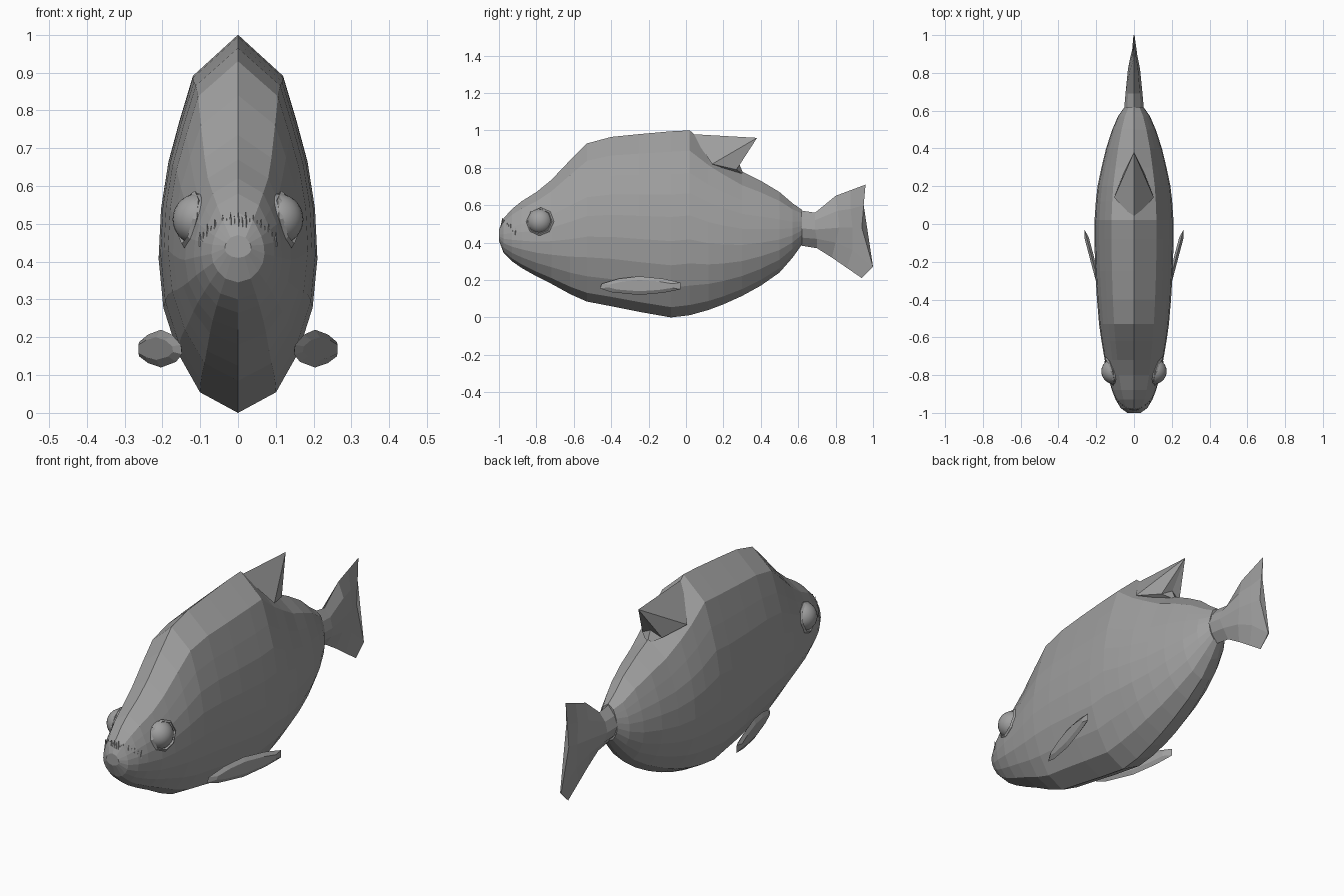
import bpy, bmesh, math
from mathutils import Vector

if "Cube" in bpy.data.objects:
    bpy.data.objects.remove(bpy.data.objects["Cube"])

grey = bpy.data.materials.new("plain_grey")
grey.diffuse_color = (0.35, 0.35, 0.35, 1)
grey.use_nodes = True
grey.node_tree.nodes["Principled BSDF"].inputs["Base Color"].default_value = grey.diffuse_color


def finish(name, bm, smooth=False):
    bmesh.ops.recalc_face_normals(bm, faces=bm.faces)
    mesh = bpy.data.meshes.new(name)
    bm.to_mesh(mesh)
    bm.free()
    mesh.materials.append(grey)
    for p in mesh.polygons:
        p.use_smooth = smooth
    obj = bpy.data.objects.new(name, mesh)
    bpy.context.collection.objects.link(obj)
    return obj


def loft(name, half_rings):
    """Skin half outlines (top centre to bottom centre), mirrored in x."""
    bm = bmesh.new()
    rings = []
    for half in half_rings:
        pts = half + [(-x, y, z) for x, y, z in half[-2:0:-1]]
        rings.append([bm.verts.new(p) for p in pts])
    n = len(rings[0])
    for a, b in zip(rings, rings[1:]):
        for i in range(n):
            j = (i + 1) % n
            bm.faces.new((a[i], a[j], b[j], b[i]))
    bm.faces.new(rings[0])
    bm.faces.new(rings[-1])
    return finish(name, bm)


# Body: stations of y, bottom z, top z, half width
stations = [
    (-1.0, .41, .47, .035), (-.975, .345, .53, .07), (-.93, .30, .58, .097),
    (-.88, .265, .62, .117), (-.80, .22, .67, .14), (-.72, .18, .735, .155),
    (-.62, .125, .84, .172), (-.53, .085, .93, .185), (-.40, .06, .965, .196),
    (-.25, .03, .98, .205), (-.08, .0, .995, .21), (.02, .012, 1.0, .209),
    (.12, .04, .91, .202), (.20, .07, .85, .193), (.30, .115, .78, .172),
    (.40, .17, .73, .148), (.50, .24, .67, .115), (.57, .32, .61, .085),
    (.62, .39, .575, .05),
]
# Cross-section: fraction of height, fraction of half width
section = [(1, 0), (.89, .57), (.77, .74), (.66, .88), (.54, .97),
           (.41, 1), (.28, .94), (.16, .76), (.055, .48), (0, 0)]
loft("body", [[(w * f, y, lo + (hi - lo) * u) for u, f in section]
              for y, lo, hi, w in stations])

# Tail fin: half width and five side-outline points per row, top to bottom
tail_rows = [
    (.055, [(.56, .58), (.57, .53), (.58, .48), (.58, .43), (.58, .39)]),
    (.045, [(.69, .56), (.69, .52), (.69, .47), (.70, .42), (.70, .37)]),
    (.032, [(.80, .65), (.81, .57), (.82, .48), (.80, .40), (.78, .32)]),
    (.018, [(.88, .68), (.88, .58), (.89, .48), (.89, .36), (.86, .265)]),
    (.004, [(.96, .71), (.95, .60), (.94, .48), (1.0, .27), (.94, .21)]),
]
loft("tail_fin", [[(w * f, y, z) for f, (y, z) in zip((0, .7, 1, .7, 0), row)]
                  for w, row in tail_rows])

# Dorsal fin: broad faceted wedge rising to a backward point
bm = bmesh.new()
front, tip, back = [bm.verts.new(p) for p in
                    ((0, .03, .98), (0, .38, .96), (0, .285, .82))]
foot = bm.verts.new((0, .31, .76))
for s in (1, -1):
    side = bm.verts.new((s * .105, .14, .82))
    rear = bm.verts.new((s * .055, .27, .79))
    for tri in ((front, side, tip), (side, rear, tip),
                (rear, back, tip), (rear, foot, back), (side, foot, rear),
                (front, foot, side)):
        bm.faces.new(tri)
finish("dorsal_fin", bm)

# Pectoral fins: swept blades with rounded ends, thinned along the rim
blade = [(-.46, .155), (-.45, .18), (-.36, .207), (-.25, .22), (-.12, .207),
         (-.03, .187), (-.03, .15), (-.12, .132), (-.25, .12), (-.40, .135)]
for s, label in ((1, "right"), (-1, "left")):
    bm = bmesh.new()

    def place(y, z, off):
        return bm.verts.new((s * (.262 + (y + .03) * .265 + off), y, z))

    rim = [place(y, z, 0) for y, z in blade]
    for off in (.012, -.012):
        inner = [place(-.24 + (y + .24) * .8, .17 + (z - .17) * .6, off)
                 for y, z in blade]
        for i in range(len(rim)):
            j = (i + 1) % len(rim)
            bm.faces.new((rim[i], rim[j], inner[j], inner[i]))
        bm.faces.new(inner)
    finish("pectoral_fin_" + label, bm)

    # Eye and its eight-sided socket rim
    bpy.ops.mesh.primitive_uv_sphere_add(segments=24, ring_count=14, radius=.068,
                                         location=(s * .105, -.78, .512))
    eye = bpy.context.object
    eye.name = "eye_" + label
    eye.data.materials.append(grey)
    bpy.ops.object.shade_smooth()
    axis = Vector((s, -.25, .2))
    bpy.ops.mesh.primitive_torus_add(major_segments=8, minor_segments=4,
                                     major_radius=.068, minor_radius=.009,
                                     location=(s * .128, -.78, .512),
                                     rotation=axis.to_track_quat('Z', 'Y').to_euler())
    rim_obj = bpy.context.object
    rim_obj.name = "eye_socket_" + label
    rim_obj.data.materials.append(grey)

# Teeth: a curved row of small spikes along the lower jaw
bm = bmesh.new()
count = 21
for k in range(count):
    t = 2 * k / (count - 1) - 1
    base = Vector((.098 * t, -.984 + .07 * t * t, .492 - .052 * t * t))
    height = .042 if k % 2 == 0 else .03
    top = bm.verts.new(base + Vector((.004 * t, .002, height)))
    ring = [bm.verts.new(base + Vector((.0065 * math.cos(a), .0065 * math.sin(a), 0)))
            for a in (i * math.tau / 5 for i in range(5))]
    bm.faces.new(ring)
    for i in range(5):
        bm.faces.new((ring[i], ring[(i + 1) % 5], top))
finish("teeth", bm)
